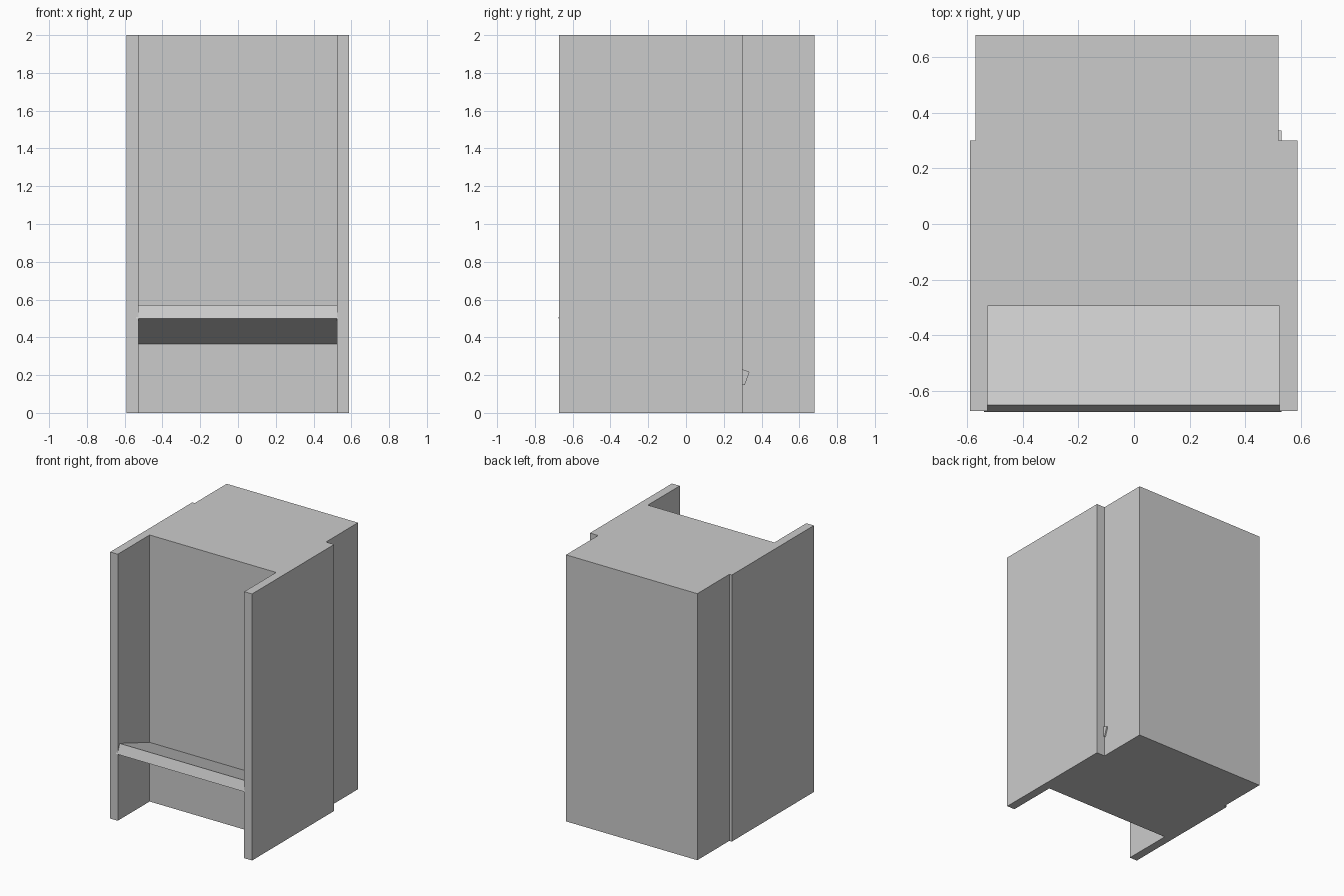
import bpy

if "Cube" in bpy.data.objects:
    bpy.data.objects.remove(bpy.data.objects["Cube"])

grey = bpy.data.materials.new("plain grey")
grey.diffuse_color = (0.6, 0.6, 0.6, 1)
grey.use_nodes = True
grey.node_tree.nodes["Principled BSDF"].inputs["Base Color"].default_value = grey.diffuse_color


def prism(name, outline, axis, lo, hi):
    """Extrude a counter-clockwise 2D outline along z (outline xy) or x (outline yz)."""
    def place(a, b, t):
        return (a, b, t) if axis == "z" else (t, a, b)
    n = len(outline)
    verts = [place(a, b, t) for t in (lo, hi) for a, b in outline]
    faces = [tuple(reversed(range(n))), tuple(range(n, 2 * n))]
    faces += [(i, (i + 1) % n, n + (i + 1) % n, n + i) for i in range(n)]
    mesh = bpy.data.meshes.new(name)
    mesh.from_pydata(verts, [], faces)
    mesh.materials.append(grey)
    obj = bpy.data.objects.new(name, mesh)
    bpy.context.collection.objects.link(obj)
    return obj


# Cabinet: deep box with two side panels reaching forward
prism("cabinet", [
    (-0.59, -0.673), (-0.527, -0.673), (-0.527, -0.295), (0.523, -0.295),
    (0.523, -0.673), (0.588, -0.673), (0.588, 0.30), (0.52, 0.30),
    (0.52, 0.68), (-0.57, 0.68), (-0.57, 0.30), (-0.59, 0.30),
], "z", 0, 2)

# Tilted shelf running back through the cabinet
prism("tilted_shelf", [
    (-0.676, 0.50), (0.311, 0.147), (0.336, 0.217), (-0.651, 0.572),
], "x", -0.54, 0.53)
